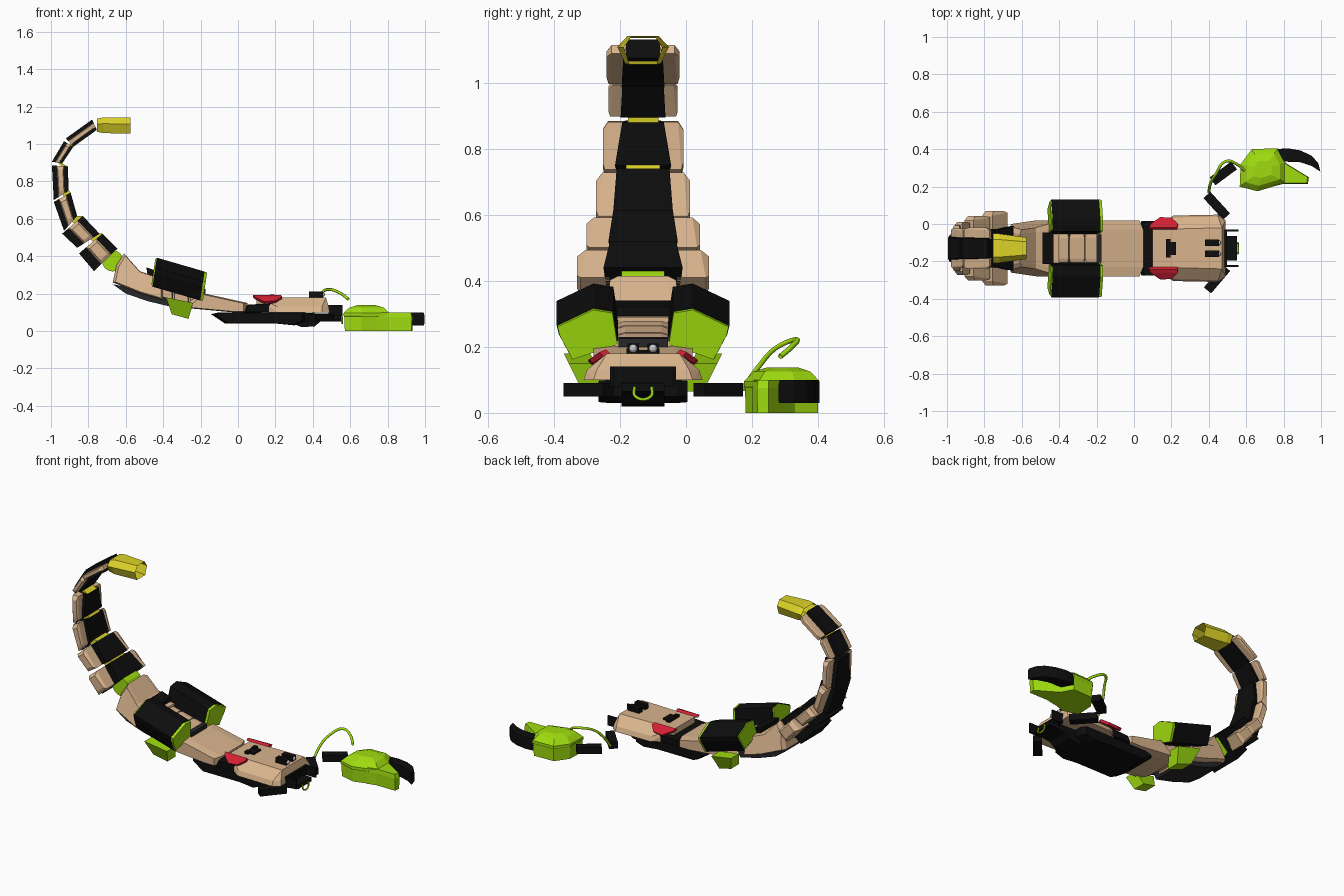
import bpy, bmesh
from mathutils import Vector
from math import cos, sin, pi

cube = bpy.data.objects.get("Cube")
if cube:
    bpy.data.objects.remove(cube)
CY = -0.13  # centre line of the body


def material(name, rgb):
    m = bpy.data.materials.new(name)
    m.use_nodes = True
    m.diffuse_color = (*rgb, 1)
    m.node_tree.nodes["Principled BSDF"].inputs["Base Color"].default_value = (*rgb, 1)
    return m


TAN = material("tan", (0.70, 0.46, 0.27))
BLACK = material("black", (0.004, 0.004, 0.004))
GREEN = material("lime_green", (0.35, 0.72, 0.005))
YELLOW = material("yellow", (0.72, 0.65, 0.02))
RED = material("red", (0.65, 0.015, 0.035))
GREY = material("dark_grey", (0.02, 0.02, 0.022))
LIGHT = material("light_grey", (0.6, 0.6, 0.6))


def finish(name, bm, mat):
    bmesh.ops.recalc_face_normals(bm, faces=bm.faces)
    me = bpy.data.meshes.new(name)
    bm.to_mesh(me)
    bm.free()
    me.materials.append(mat)
    ob = bpy.data.objects.new(name, me)
    bpy.context.collection.objects.link(ob)
    return ob


def loft(name, rings, mat, cap=True):
    """Join rings of points with quads."""
    bm = bmesh.new()
    vs = [[bm.verts.new(p) for p in r] for r in rings]
    n = len(vs[0])
    for a, b in zip(vs, vs[1:]):
        for i in range(n):
            j = (i + 1) % n
            bm.faces.new((a[i], a[j], b[j], b[i]))
    if cap:
        bm.faces.new(vs[0])
        bm.faces.new(vs[-1])
    return finish(name, bm, mat)


def hull(name, pts, mat):
    bm = bmesh.new()
    for p in pts:
        bm.verts.new(p)
    bmesh.ops.convex_hull(bm, input=bm.verts)
    bmesh.ops.dissolve_limit(bm, angle_limit=0.02, verts=bm.verts, edges=bm.edges)
    return finish(name, bm, mat)


def shrink(prof, k):
    cx = sum(p[0] for p in prof) / len(prof)
    cz = sum(p[1] for p in prof) / len(prof)
    return [(cx + (x - cx) * k, cz + (z - cz) * k) for x, z in prof]


def prism(name, prof, w, mat, bevel=0.0, k=0.8):
    """Side profile (x, z) extruded across the centre line, with chamfered sides."""
    ws = w if isinstance(w, (list, tuple)) else [w] * len(prof)
    small = shrink(prof, k) if bevel else prof
    steps = [(-1, 0, small), (-1, bevel, prof), (1, bevel, prof), (1, 0, small)]
    if not bevel:
        steps = steps[::3]
    return loft(name, [[(x, CY + s * (h - b), z) for (x, z), h in zip(pr, ws)]
                       for s, b, pr in steps], mat)


def slab(name, outline, levels, mat):
    """Plan outline (x, y) stacked at (z, scale) levels."""
    return loft(name, [[(x, y, z) for x, y in shrink(outline, k)] for z, k in levels], mat)


def box(name, x, y, z, mat):
    return hull(name, [(a, b, c) for a in x for b in y for c in z], mat)


def bar(name, p, q, width, z, mat):
    p, q = Vector(p), Vector(q)
    side = (q - p).orthogonal().normalized() * width / 2
    return hull(name, [(*(e + s * side), h) for e in (p, q) for s in (-1, 1) for h in z], mat)


def disc(name, x, z, r, half, mat, sides=16):
    ring = [(x + r * cos(2 * pi * i / sides), z + r * sin(2 * pi * i / sides)) for i in range(sides)]
    return prism(name, ring, half, mat)


def tube(name, pts, r, mat):
    cu = bpy.data.curves.new(name, "CURVE")
    cu.dimensions = "3D"
    cu.bevel_depth, cu.bevel_resolution, cu.resolution_u = r, 1, 5
    sp = cu.splines.new("BEZIER")
    sp.bezier_points.add(len(pts) - 1)
    for b, p in zip(sp.bezier_points, pts):
        b.co = p
        b.handle_left_type = b.handle_right_type = "AUTO"
    cu.materials.append(mat)
    bpy.context.collection.objects.link(bpy.data.objects.new(name, cu))


# Tail: outer top, inner top, inner bottom, outer bottom, then half widths
SEGMENTS = [
    ([(-.78, 1.13), (-.755, 1.075), (-.88, .985), (-.92, 1.03)], .06, .065, .11),
    ([(-.93, 1.015), (-.88, .985), (-.94, .895), (-.995, .905)], .063, .068, .105),
    ([(-.995, .885), (-.91, .88), (-.905, .75), (-.985, .70)], .063, .085, .122),
    ([(-.985, .69), (-.895, .74), (-.86, .615), (-.93, .535)], .08, .09, .142),
    ([(-.94, .52), (-.83, .615), (-.74, .52), (-.86, .445)], .09, .105, .172),
    ([(-.85, .415), (-.725, .52), (-.645, .44), (-.77, .32)], .10, .12, .2),
]
for n, (q, top, low, out) in enumerate(SEGMENTS, 1):
    prism(f"tail_segment_{n}", q, [top * .85, top, low, low * .85], BLACK)
    ot, it, ib, ob_ = [Vector(p) for p in q]
    strip = [ot.lerp(it, .3), ot.lerp(it, .75), ob_.lerp(ib, .75), ob_.lerp(ib, .3)]
    c = sum(strip, Vector((0, 0))) / 4
    for s, side in ((1, "left"), (-1, "right")):
        rings = [[(p.x, CY + s * h * .85, p.y) for p, h in zip(strip, (top, top, low, low))],
                 [(p.x, CY + s * out * g, p.y) for p, g in zip(strip, (.87, .87, .95, .95))],
                 [(p.x, CY + s * out, p.y) for p in [c.lerp(v, .7) for v in strip]]]
        loft(f"tail_plate_{n}_{side}", rings, TAN)
    if n > 1:  # yellow joint to the segment above
        up = SEGMENTS[n - 2][0]
        prism(f"tail_joint_{n}", [Vector(up[3]).lerp(Vector(up[2]), .6), up[2], it, ot.lerp(it, .6)],
              .028 + .006 * n, YELLOW)

# Open six sided stinger
rings = []
for x, hy, hz, zc in ((-.755, .078, .035, 1.1), (-.72, .078, .042, 1.1), (-.575, .058, .043, 1.098)):
    rings.append([(x, CY + hy * a, zc + hz * b) for a, b in
                  ((-1, .2), (-.6, 1), (.6, 1), (1, .2), (.7, -1), (-.7, -1))])
loft("stinger", rings, YELLOW, cap=False)
disc("tail_hinge", -.67, .375, .057, .065, GREEN)

# Abdomen
prism("abdomen_back", [(-.61, .415), (-.65, .35), (-.67, .26), (-.52, .2), (-.40, .165),
                       (-.40, .29), (-.45, .295), (-.525, .32)],
      [.1, .11, .13, .15, .15, .13, .13, .11], TAN, .025, .9)
prism("abdomen_underside", [(-.67, .25), (-.6, .2), (-.485, .16), (-.36, .13), (-.34, .165), (-.52, .22)],
      .11, GREY)
for i, x in enumerate((-.43, -.345, -.26)):
    z = .285 - .26 * (x + .43)
    prism(f"abdomen_plate_{i + 1}", [(x, z), (x + .08, z - .02), (x + .085, .14), (x, .15)],
          .085, TAN, .03, .85)
prism("abdomen_band", [(-.2, .23), (-.175, .225), (-.175, .13), (-.2, .13)], .075, GREY)
prism("abdomen_block", [(-.49, .34), (-.43, .32), (-.43, .26), (-.48, .28)], .085, BLACK)
prism("neck", [(-.2, .205), (.05, .15), (.05, .1), (-.03, .1), (-.3, .125)], .15, TAN, .05, .85)

# Side pods, their green ends and lower fins
SECTION = [(.09, .305), (.15, .315), (.262, .262), (.255, .235), (.215, .16), (.075, .207)]
for s, side in ((1, "left"), (-1, "right")):
    def cut(x, k=1.0, dx=0.0):
        lift = -.29 * (x + .18)
        return [(x + dx + .15 * (z - .24), CY + s * y, z + lift) for y, z in shrink(SECTION, k)]
    loft(f"pod_{side}", [cut(-.445), cut(-.19)], BLACK)
    loft(f"pod_front_{side}", [cut(-.195, .98), cut(-.176, .97)], GREEN)
    loft(f"pod_rear_{side}", [cut(-.452, .9), cut(-.44, .92)], GREEN)
    fin = [(-.385, .18), (-.24, .15), (-.265, .065), (-.355, .09)]
    loft(f"pod_fin_{side}", [[(x, CY + s * (y + .5 * (z - .12)), z) for x, z in fin]
                             for y in (.13, .21)], GREEN)

# Chassis and head
prism("chassis", [(-.145, .09), (-.07, .04), (.2, .04), (.3, .03), (.36, .05), (.36, .1), (-.1, .1)],
      .135, BLACK, .03, .92)
prism("chin", [(.25, .06), (.34, .02), (.41, .025), (.44, .05), (.55, .065), (.55, .09), (.25, .1)],
      .065, BLACK)
prism("head_collar", [(.03, .1), (.05, .14), (.2, .15), (.22, .1)], .145, BLACK, .03, .9)
head = []
for s in (1, -1):
    head += [(x, CY + s * y, z) for x, y, z in
             ((.1, .1, .1), (.21, .175, .1), (.45, .18, .1), (.49, .15, .1), (.1, .1, .18),
              (.21, .165, .13), (.45, .17, .13), (.47, .11, .18), (.485, .14, .13))]
hull("head", head, TAN)
box("head_top_block", (.17, .225), (CY - .035, CY + .035), (.17, .19), BLACK)
for s, side in ((1, "left"), (-1, "right")):
    box(f"head_bracket_{side}", (.17, .195), sorted((CY + s * .02, CY + s * .05)), (.17, .195), BLACK)
    y = CY + s * .03
    box(f"sensor_{side}", (.38, .455), (y - .017, y + .017), (.17, .21), BLACK)
    bpy.ops.mesh.primitive_uv_sphere_add(segments=12, ring_count=8, radius=.013, location=(.452, y, .195))
    lens = bpy.context.object
    lens.name = f"sensor_lens_{side}"
    lens.data.materials.append(LIGHT)
    # Slanted half-round eye
    hull(f"eye_{side}", [(x, CY + s * (h + d), z + d) for d in (0, .012) for x, h, z in
                         ((.08, .10, .18), (.23, .10, .18), (.235, .12, .172),
                          (.2, .152, .15), (.14, .155, .145), (.09, .12, .17))], RED)
    box(f"mandible_{side}", (.49, .56), sorted((CY + s * .09, CY + s * .1)), (.08, .14), BLACK)
box("front_plate", (.485, .498), (CY - .1, CY + .1), (.08, .14), BLACK)
tube("mouth_loop", [(.555, CY - .026, .08), (.557, CY - .024, .05), (.557, CY + .024, .05),
                    (.555, CY + .026, .08)], .005, GREEN)

# Arms
ARM_Z = (.05, .09)
bar("left_upper_arm", (.39, .155), (.495, .04), .05, ARM_Z, BLACK)
bar("left_forearm", (.42, .228), (.535, .313), .052, ARM_Z, BLACK)
bar("right_upper_arm", (.393, -.355), (.495, -.235), .05, ARM_Z, BLACK)
tube("arm_hose", [(.40, .17, .07), (.41, .22, .14), (.44, .27, .195), (.49, .335, .222),
                  (.55, .32, .2), (.59, .285, .17)], .008, GREEN)

# Claw
PALM = [(.565, .2), (.57, .32), (.63, .4), (.77, .405), (.81, .33), (.81, .22), (.66, .175)]
slab("claw_palm", PALM, [(0, .95), (.075, .97), (.08, 1), (.095, 1), (.125, .75), (.138, .4)], GREEN)
slab("claw_lower_finger", [(.76, .36), (.82, .32), (.935, .25), (.93, .215), (.8, .215), (.74, .2)],
     [(0, .97), (.075, 1), (.1, .93)], GREEN)
slab("claw_upper_finger", [(.76, .4), (.82, .405), (.89, .393), (.95, .365), (.985, .325), (.997, .28),
                           (.95, .31), (.89, .33), (.77, .335)], [(.03, .98), (.045, 1), (.085, 1), (.1, .95)], BLACK)
